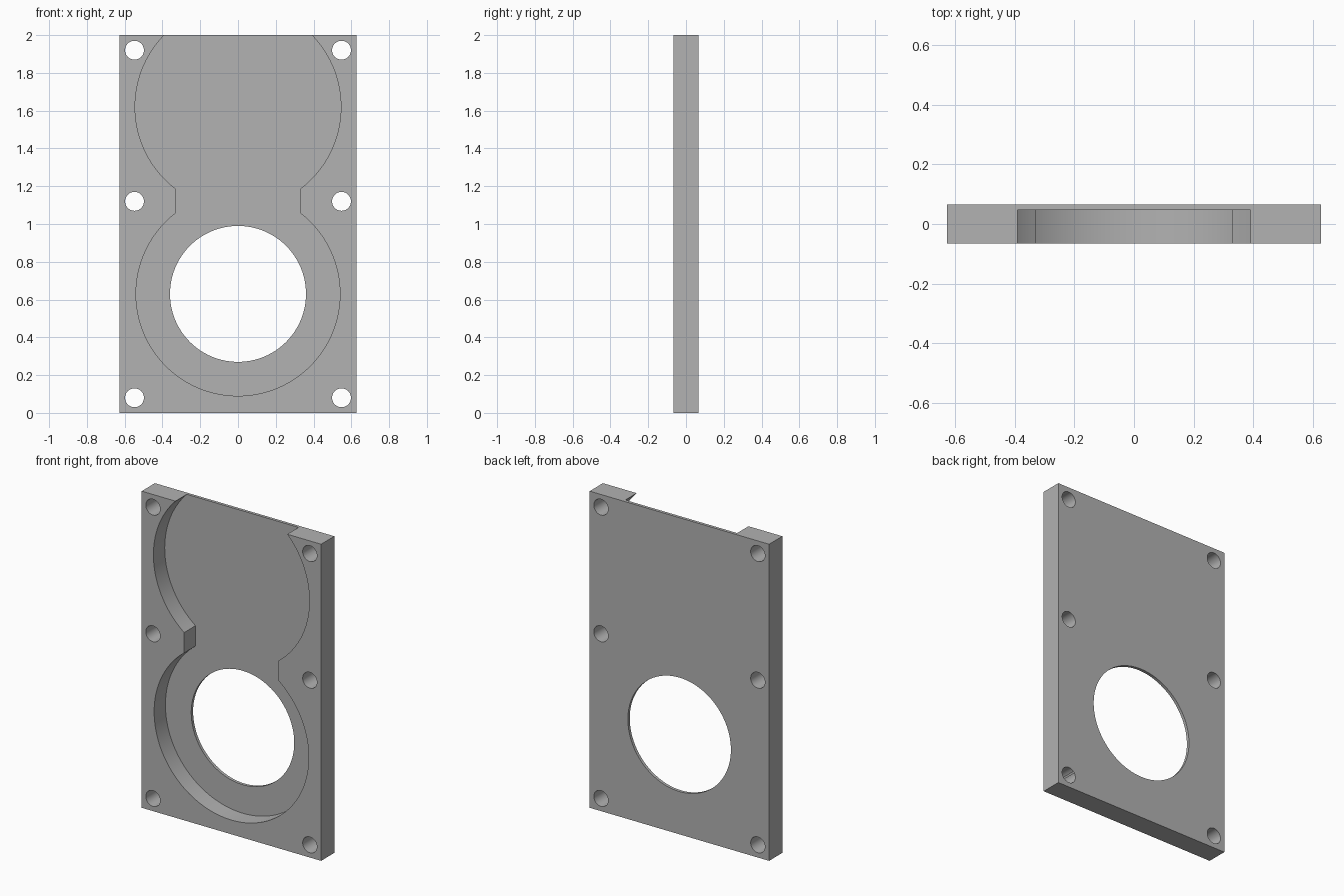
import bpy, bmesh, math

cube = bpy.data.objects.get("Cube")
if cube:
    bpy.data.objects.remove(cube, do_unlink=True)

HALF_W, HALF_D, HEIGHT = 0.627, 0.066, 2.0
FLOOR_Y = 0.047                    # depth reached by the front pocket
LOW_Z, LOW_R = 0.63, 0.54          # lower round recess
UP_Z, UP_R = 1.62, 0.545           # upper round recess, open at the top
NECK = 0.33                        # half width of the channel joining them

grey = bpy.data.materials.new("plain grey")
grey.use_nodes = True
colour = (0.445, 0.445, 0.445, 1)
grey.diffuse_color = colour
grey.node_tree.nodes["Principled BSDF"].inputs["Base Color"].default_value = colour


def prism(name, outline, y0, y1):
    """Extrude an (x, z) outline from y0 to y1."""
    bm = bmesh.new()
    face = bm.faces.new([bm.verts.new((x, y0, z)) for x, z in outline])
    out = bmesh.ops.extrude_face_region(bm, geom=[face])["geom"]
    bmesh.ops.translate(bm, vec=(0, y1 - y0, 0),
                        verts=[v for v in out if isinstance(v, bmesh.types.BMVert)])
    bmesh.ops.recalc_face_normals(bm, faces=bm.faces)
    mesh = bpy.data.meshes.new(name)
    bm.to_mesh(mesh)
    bm.free()
    mesh.materials.append(grey)
    obj = bpy.data.objects.new(name, mesh)
    bpy.context.collection.objects.link(obj)
    return obj


def arc(cz, r, a0, a1, n):
    """Points from angle a0 to a1, measured from +x towards +z."""
    return [(r * math.cos(a0 + (a1 - a0) * i / n),
             cz + r * math.sin(a0 + (a1 - a0) * i / n)) for i in range(n + 1)]


def circle(x, z, r, n):
    return [(x + px, pz) for px, pz in arc(z, r, 0, 2 * math.pi, n)[:-1]]


# Plate
plate = prism("mounting_plate", [(-HALF_W, 0), (HALF_W, 0), (HALF_W, HEIGHT),
                                 (-HALF_W, HEIGHT)], -HALF_D, HALF_D)

# Pocket outline: right half from bottom to top, then its mirror image
low_end = math.acos(NECK / LOW_R)
up_start = -math.acos(NECK / UP_R)
half = arc(LOW_Z, LOW_R, -math.pi / 2, low_end, 56)
half += arc(UP_Z, UP_R, up_start, math.asin((HEIGHT - UP_Z) / UP_R), 40)
half.append((half[-1][0], HEIGHT + 0.1))
outline = half + [(-x, z) for x, z in reversed(half[1:])]
cutters = [prism("pocket_cutter", outline, -0.2, FLOOR_Y)]

# Large opening and six screw holes
cutters.append(prism("opening_cutter", circle(0, LOW_Z, 0.36, 96), -0.2, 0.2))
for z in (0.08, 1.12, 1.92):
    for side in (-1, 1):
        cutters.append(prism("screw_cutter", circle(side * 0.548, z, 0.05, 40), -0.2, 0.2))

# Cut the plate, then discard the cutters
bpy.context.view_layer.objects.active = plate
plate.select_set(True)
for cutter in cutters:
    cutter.hide_render = True
    mod = plate.modifiers.new("cut", "BOOLEAN")
    mod.operation = "DIFFERENCE"
    mod.solver = "EXACT"
    mod.object = cutter
    bpy.ops.object.modifier_apply(modifier=mod.name)
    bpy.data.objects.remove(cutter, do_unlink=True)

bpy.ops.object.shade_smooth_by_angle(angle=math.radians(30))
